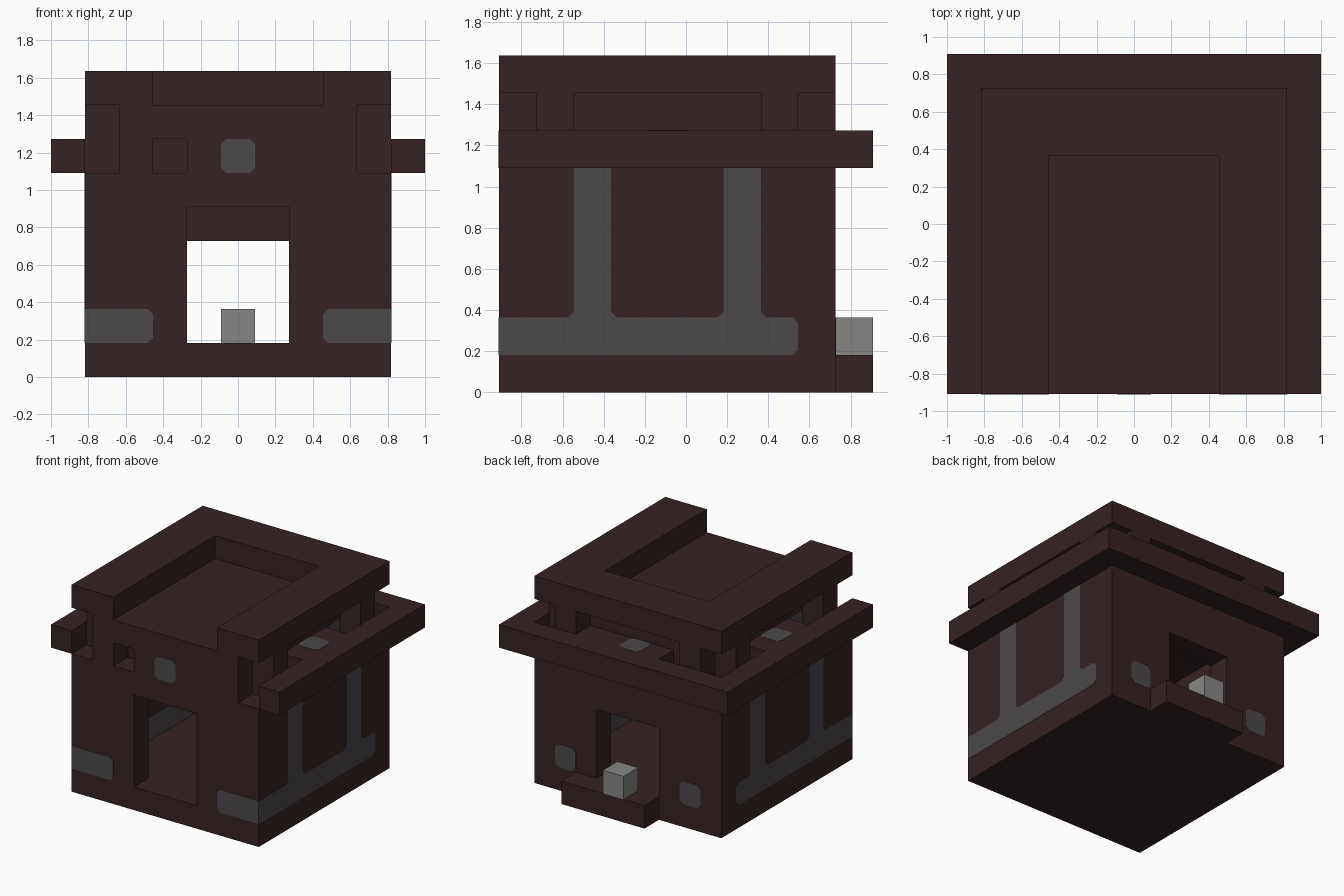
import bpy, bmesh
from mathutils import Vector

if "Cube" in bpy.data.objects:
    bpy.data.objects.remove(bpy.data.objects["Cube"])

UNIT = 2 / 11                      # size of one building block
CENTRE = Vector((5.5, 5, 0))
CUT = 0.15                         # clipped corner of the inlays
THICK = 0.012                      # inlay thickness, in blocks


def material(name, rgb):
    m = bpy.data.materials.new(name)
    m.use_nodes = True
    m.diffuse_color = (*rgb, 1)
    bsdf = m.node_tree.nodes["Principled BSDF"]
    bsdf.inputs["Base Color"].default_value = (*rgb, 1)
    bsdf.inputs["Roughness"].default_value = 0.9
    return m


BRICK = material("dark red brick", (0.037, 0.016, 0.017))
STONE = material("charcoal stone", (0.072, 0.065, 0.070))
PALE = material("pale grey stone", (0.24, 0.24, 0.235))


def finish(name, bm, mat):
    for v in bm.verts:
        v.co = (v.co - CENTRE) * UNIT
    bmesh.ops.recalc_face_normals(bm, faces=bm.faces)
    mesh = bpy.data.meshes.new(name)
    bm.to_mesh(mesh)
    bm.free()
    mesh.materials.append(mat)
    bpy.context.collection.objects.link(bpy.data.objects.new(name, mesh))


def blocks(name, boxes, mat=BRICK):
    """One object from boxes given as (x range, y range, z range) in blocks."""
    bm = bmesh.new()
    for box in boxes:
        lo, hi = (Vector(c) for c in zip(*box))
        verts = bmesh.ops.create_cube(bm, size=1)["verts"]
        for v in verts:
            v.co = (lo + hi) / 2 + v.co * (hi - lo)
    finish(name, bm, mat)


def plate(name, outline, axis, level, side):
    """Thin stone inlay on the plane axis = level, rising toward side."""
    bm = bmesh.new()
    pts = []
    for a, b in outline:
        p = [a, b]
        p.insert(axis, level)
        pts.append(bm.verts.new(p))
    face = bm.faces.new(pts)
    out = bmesh.ops.extrude_face_region(bm, geom=[face])
    for v in out["geom"]:
        if isinstance(v, bmesh.types.BMVert):
            v.co[axis] += side * THICK
    finish(name, bm, STONE)


def tile(a, b, w=1, clip_lo=True, clip_hi=True):
    """Tile outline with clipped corners at its low and high ends."""
    c, e = (CUT if clip_lo else 0), (CUT if clip_hi else 0)
    pts = [(a + c, b), (a + w - e, b), (a + w, b + e), (a + w, b + 1 - e),
           (a + w - e, b + 1), (a + c, b + 1), (a, b + 1 - c), (a, b + c)]
    return list(dict.fromkeys(pts))


def side_band(start):
    """Low band with two uprights growing out of it."""
    pts = [(start, 1), (8 - CUT, 1), (8, 1 + CUT), (8, 2 - CUT), (8 - CUT, 2)]
    for y in (6, 2):
        pts += [(y + 1 + CUT, 2), (y + 1, 2 + CUT), (y + 1, 6),
                (y, 6), (y, 2 + CUT), (y - CUT, 2)]
    return pts + [(start, 2)]


# Base and walls
blocks("floor_slab", [((1, 10), (0, 9), (0, 1))])
blocks("back_step", [((4, 8), (9, 10), (0, 1))])
for name, y, top in (("front_wall", 0, 5), ("back_wall", 8, 4)):
    ys = (y, y + 1)
    blocks(name, [((1, 4), ys, (1, 6)), ((7, 10), ys, (1, 6)),
                  ((4, 7), ys, (top, 6))])
for name, x in (("right_wall", 1), ("left_wall", 9)):
    blocks(name, [((x, x + 1), (1, 8), (1, 6))])

# Upper deck with open corners and small niches around the rim
deck = [((2, 9), (1, 8), (6, 7))]
for y in (0, 8):
    deck += [(xs, (y, y + 1), (6, 7)) for xs in ((2, 3), (4, 9))]
for x in (1, 9):
    deck += [((x, x + 1), ys, (6, 7)) for ys in ((1, 2), (3, 6), (7, 8))]
blocks("upper_deck", deck)

# Ledge around the sides and the back
blocks("ledge", [((0, 1), (0, 10), (6, 7)), ((10, 11), (0, 10), (6, 7)),
                 ((1, 10), (9, 10), (6, 7))])

# Attic, its short pillars and the open roof rim
blocks("attic", [((2, 9), (1, 8), (7, 8)), ((2, 9), (0, 1), (7, 8))])
blocks("attic_pillars",
       [((x, x + 1), (y, y + 1), (7, 8)) for x in (1, 9) for y in (1, 7)]
       + [((x, x + 1), (8, 9), (7, 8)) for x in (2, 8)])
blocks("roof_rim", [((1, 3), (0, 9), (8, 9)), ((8, 10), (0, 9), (8, 9)),
                    ((3, 8), (7, 9), (8, 9))])

# Pale block on the step
blocks("step_block", [((5, 6), (9, 10), (1, 2))], PALE)

# Stone inlays on the side walls, outside and inside
for name, outer, inner, s in (("right", 1, 2, -1), ("left", 10, 9, 1)):
    plate(name + "_outer_inlay", side_band(0), 0, outer, s)
    plate(name + "_inner_inlay", side_band(1), 0, inner, -s)

# Stone inlays on the front and the back
plate("front_right_inlay", tile(1, 1, 2, clip_lo=False), 1, 0, -1)
plate("front_left_inlay", tile(8, 1, 2, clip_hi=False), 1, 0, -1)
plate("front_upper_inlay", tile(5, 6), 1, 0, -1)
for x in (2, 8):
    plate("back_inlay", tile(x, 1), 1, 9, 1)

# Stone inlays on the deck and in its niches
for x, y in ((1, 4), (9, 4), (5, 8)):
    plate("deck_inlay", tile(x, y), 2, 7, 1)
for x in (1, 9):
    for y in (2, 6):
        plate("niche_floor_inlay", tile(x, y), 2, 6, 1)
plate("right_niche_inlay", tile(2, 6), 0, 2, -1)
plate("left_niche_inlay", tile(6, 6), 0, 9, 1)
